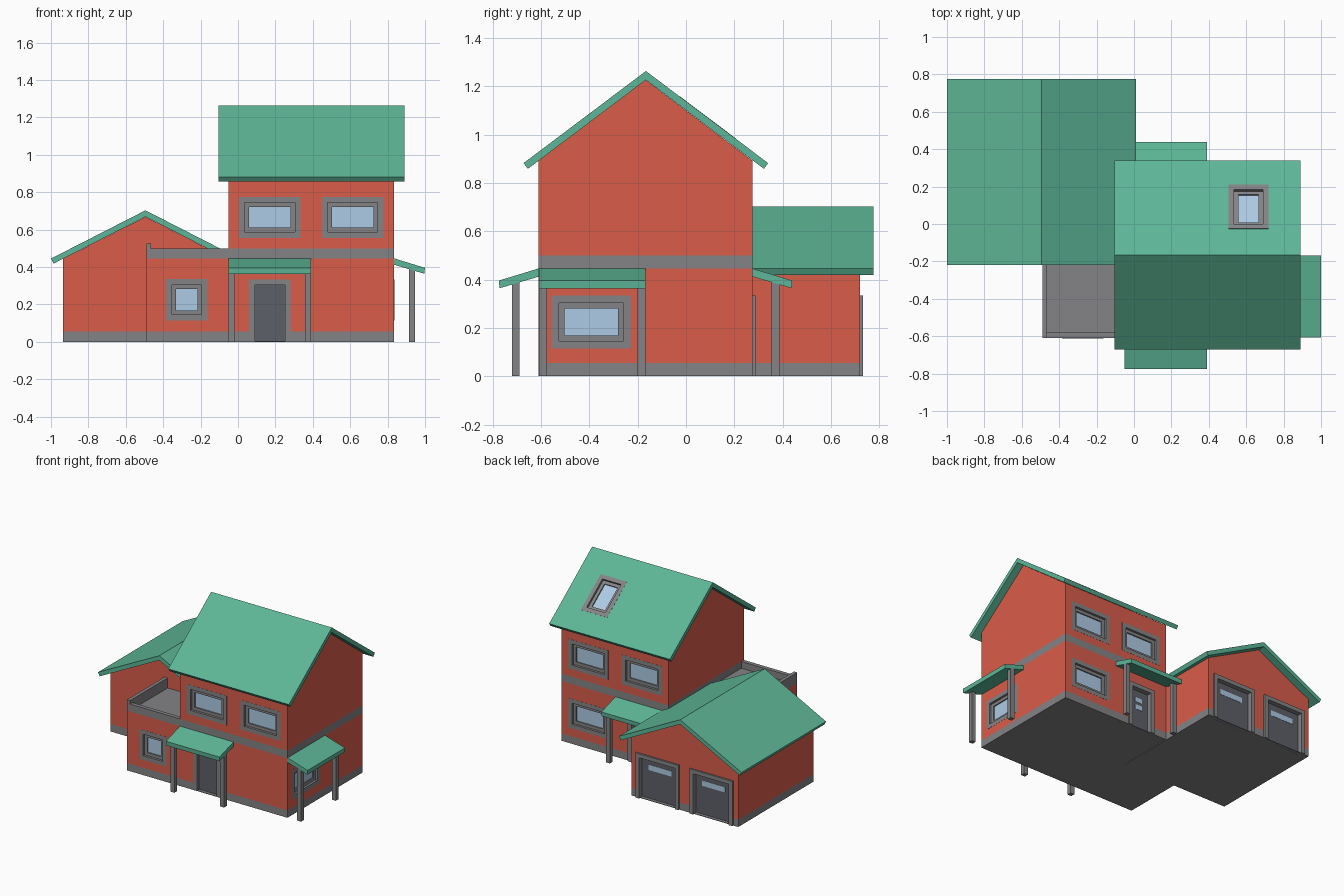
import bpy, bmesh, math
from mathutils import Matrix, Vector

if "Cube" in bpy.data.objects:
    bpy.data.objects.remove(bpy.data.objects["Cube"])


def material(name, rgb):
    m = bpy.data.materials.new(name)
    m.diffuse_color = (*rgb, 1)
    m.use_nodes = True
    m.node_tree.nodes["Principled BSDF"].inputs["Base Color"].default_value = m.diffuse_color
    return m


RED = material("red_wall", (0.70, 0.11, 0.07))
GREEN = material("green_roof", (0.11, 0.47, 0.31))
GREY = material("grey_trim", (0.23, 0.23, 0.24))
DARK = material("dark_door", (0.11, 0.115, 0.14))
GLASS = material("glass", (0.42, 0.60, 0.78))


def frame(u, v, n, o=(0, 0, 0)):
    """Local frame: u = along wall, v = up, n = outward."""
    m = Matrix((u, v, n)).transposed().to_4x4()
    m.translation = Vector(o)
    return m


UP = (0, 0, 1)
FRONT = frame((1, 0, 0), UP, (0, -1, 0), (0, -0.61, 0))
BACK = frame((-1, 0, 0), UP, (0, 1, 0), (0, 0.275, 0))
RIGHT = frame((0, 1, 0), UP, (1, 0, 0), (0.835, 0, 0))
GARAGE_BACK = frame((-1, 0, 0), UP, (0, 1, 0), (0, 0.72, 0))
ALONG_X = frame((0, 1, 0), UP, (1, 0, 0))
ALONG_Y = frame((-1, 0, 0), UP, (0, 1, 0))


def finish(name, bm, mats):
    bmesh.ops.recalc_face_normals(bm, faces=bm.faces)
    me = bpy.data.meshes.new(name)
    bm.to_mesh(me)
    bm.free()
    for m in mats:
        me.materials.append(m)
    ob = bpy.data.objects.new(name, me)
    bpy.context.collection.objects.link(ob)
    return ob


def prism(name, pts, d0, d1, fr, mat, bands=()):
    """Extrude a (u, v) profile along n; bands are z ranges painted grey."""
    bm = bmesh.new()
    a = [bm.verts.new(fr @ Vector((u, v, d0))) for u, v in pts]
    b = [bm.verts.new(fr @ Vector((u, v, d1))) for u, v in pts]
    bm.faces.new(a)
    bm.faces.new(b)
    for i in range(len(a)):
        j = (i + 1) % len(a)
        bm.faces.new((a[i], a[j], b[j], b[i]))
    for z in {z for band in bands for z in band if z > 0}:
        bmesh.ops.bisect_plane(bm, geom=bm.verts[:] + bm.edges[:] + bm.faces[:],
                               plane_co=(0, 0, z), plane_no=UP)
    for f in bm.faces:
        z = f.calc_center_median().z
        f.material_index = int(any(lo <= z < hi for lo, hi in bands))
    return finish(name, bm, (mat, GREY) if bands else (mat,))


def rect(u0, v0, u1, v1):
    return [(u0, v0), (u1, v0), (u1, v1), (u0, v1)]


def block(name, x0, x1, y0, y1, z0, z1, mat, bands=()):
    return prism(name, rect(y0, z0, y1, z1), x0, x1, ALONG_X, mat, bands)


def ring(name, outer, margin, d0, d1, fr):
    """Rectangular frame with a rectangular hole."""
    u0, v0, u1, v1 = outer
    inner = (u0 + margin, v0 + margin, u1 - margin, v1 - margin)
    bm = bmesh.new()
    loops = [[bm.verts.new(fr @ Vector((u, v, d))) for u, v in rect(*r)]
             for r, d in ((outer, d0), (outer, d1), (inner, d1), (inner, d0))]
    for k in range(4):
        p, q = loops[k], loops[(k + 1) % 4]
        for i in range(4):
            j = (i + 1) % 4
            bm.faces.new((p[i], p[j], q[j], q[i]))
    finish(name, bm, (GREY,))
    return inner


def cut(target, r, depth, fr):
    cutter = prism("cutter", rect(*r), -depth, 0.05, fr, GREY)
    cutter.hide_render = True
    mod = target.modifiers.new("opening", 'BOOLEAN')
    mod.operation, mod.solver, mod.object = 'DIFFERENCE', 'EXACT', cutter
    bpy.context.view_layer.objects.active = target
    bpy.ops.object.modifier_apply(modifier=mod.name)
    bpy.data.objects.remove(cutter)


def window(name, target, fr, u0, u1, v0, v1):
    r = (u0, v0, u1, v1)
    cut(target, r, 0.029, fr)
    hole = ring(name + "_surround", r, 0.031, -0.029, 0.001, fr)
    pane = ring(name + "_sash", hole, 0.023, -0.029, -0.016, fr)
    prism(name + "_glass", rect(*pane), -0.029, -0.025, fr, GLASS)


def door(name, target, fr, u0, u1, proud, panes=()):
    h, m, d = 0.334, 0.03, 0.03
    cut(target, (u0, 0.004, u1, h), d, fr)
    jambs = [(u0, 0), (u0, h), (u1, h), (u1, 0), (u1 - m, 0),
             (u1 - m, h - m), (u0 + m, h - m), (u0 + m, 0)]
    prism(name + "_surround", jambs, -d, proud, fr, GREY)
    prism(name + "_panel", rect(u0 + m, 0, u1 - m, h - m), -d, -0.024, fr, DARK)
    c = (u0 + u1) / 2
    for w, v0, v1 in panes:
        prism(name + "_pane", rect(c - w / 2, v0, c + w / 2, v1), -d, -0.022, fr, GLASS)


def gable_roof(name, c, half, peak, eave, t, d0, d1, fr):
    a = math.atan2(peak - eave, half)
    tp = t * math.cos(a)
    iu, iv = half - tp * math.sin(a), eave - tp * math.cos(a)
    pts = [(c - half, eave), (c, peak), (c + half, eave),
           (c + iu, iv), (c, peak - t), (c - iu, iv)]
    return prism(name, pts, d0, d1, fr, GREEN)


def porch(name, fr, u0, u1):
    side = fr @ frame((0, 0, 1), (0, 1, 0), (-1, 0, 0))
    prism(name + "_roof", [(0, 0.446), (0.164, 0.396), (0.162, 0.364), (0, 0.412)],
          -u1, -u0, side, GREEN)
    for a in (u0, u1 - 0.032):
        prism(name + "_post", [(0.079, 0), (0.111, 0), (0.111, 0.388), (0.079, 0.398)],
              -a - 0.032, -a, side, GREY)


# Main house and its gable roof
BASE, BELT = (-0.01, 0.055), (0.445, 0.5)
house = prism("house_walls", [(-0.61, 0), (0.275, 0), (0.275, 0.892), (-0.167, 1.226), (-0.61, 0.892)],
              -0.05, 0.835, ALONG_X, RED, (BASE, BELT))
roof = gable_roof("house_roof", -0.166, 0.506, 1.263, 0.882, 0.037, -0.105, 0.89, ALONG_X)

# Garage with gable roof (profile mirrored: u = -x)
garage = prism("garage_walls", [(0.055, 0), (0.935, 0), (0.935, 0.444), (0.495, 0.668), (0.055, 0.444)],
               -0.165, 0.72, ALONG_Y, RED, (BASE,))
gable_roof("garage_roof", 0.495, 0.505, 0.703, 0.445, 0.034, -0.22, 0.775, ALONG_Y)

# Single-storey wing with roof terrace
wing = block("terrace_wing", -0.49, -0.05, -0.61, -0.165, 0, 0.445, RED, (BASE,))
block("terrace_floor", -0.49, -0.05, -0.61, -0.165, 0.445, 0.45, GREY)
block("front_parapet", -0.49, -0.05, -0.61, -0.58, 0.445, 0.5, GREY)
block("left_parapet", -0.49, -0.464, -0.61, -0.165, 0.445, 0.525, GREY)

# Windows
for x0, x1 in ((0.005, 0.335), (0.448, 0.778)):
    window("upper_front_window", house, FRONT, x0, x1, 0.556, 0.775)
    window("upper_back_window", house, BACK, -x1, -x0, 0.556, 0.775)
window("lower_back_window", house, BACK, -0.778, -0.448, 0.115, 0.334)
window("side_window", house, RIGHT, -0.556, -0.227, 0.114, 0.334)
window("wing_window", wing, FRONT, -0.385, -0.163, 0.114, 0.336)

# Skylight on the back slope
a = math.atan2(0.381, 0.506)
SLOPE = frame((-1, 0, 0), (0, -math.cos(a), math.sin(a)), (0, math.sin(a), math.cos(a)),
              (0.612, 0.092, 1.263 - math.tan(a) * 0.258))
window("skylight", roof, SLOPE, -0.108, 0.108, -0.147, 0.147)

# Doors
door("front_door", house, FRONT, 0.06, 0.28, 0.001)
door("back_door", house, BACK, -0.28, -0.06, 0.012, ((0.06, 0.16, 0.195), (0.06, 0.215, 0.25)))
for u0 in (0.096, 0.54):
    door("garage_door", garage, GARAGE_BACK, u0, u0 + 0.354, 0.012, ((0.19, 0.215, 0.255),))

# Porches
porch("front_porch", FRONT, -0.052, 0.39)
porch("back_porch", BACK, -0.39, 0.052)
porch("side_porch", RIGHT, -0.608, -0.168)
